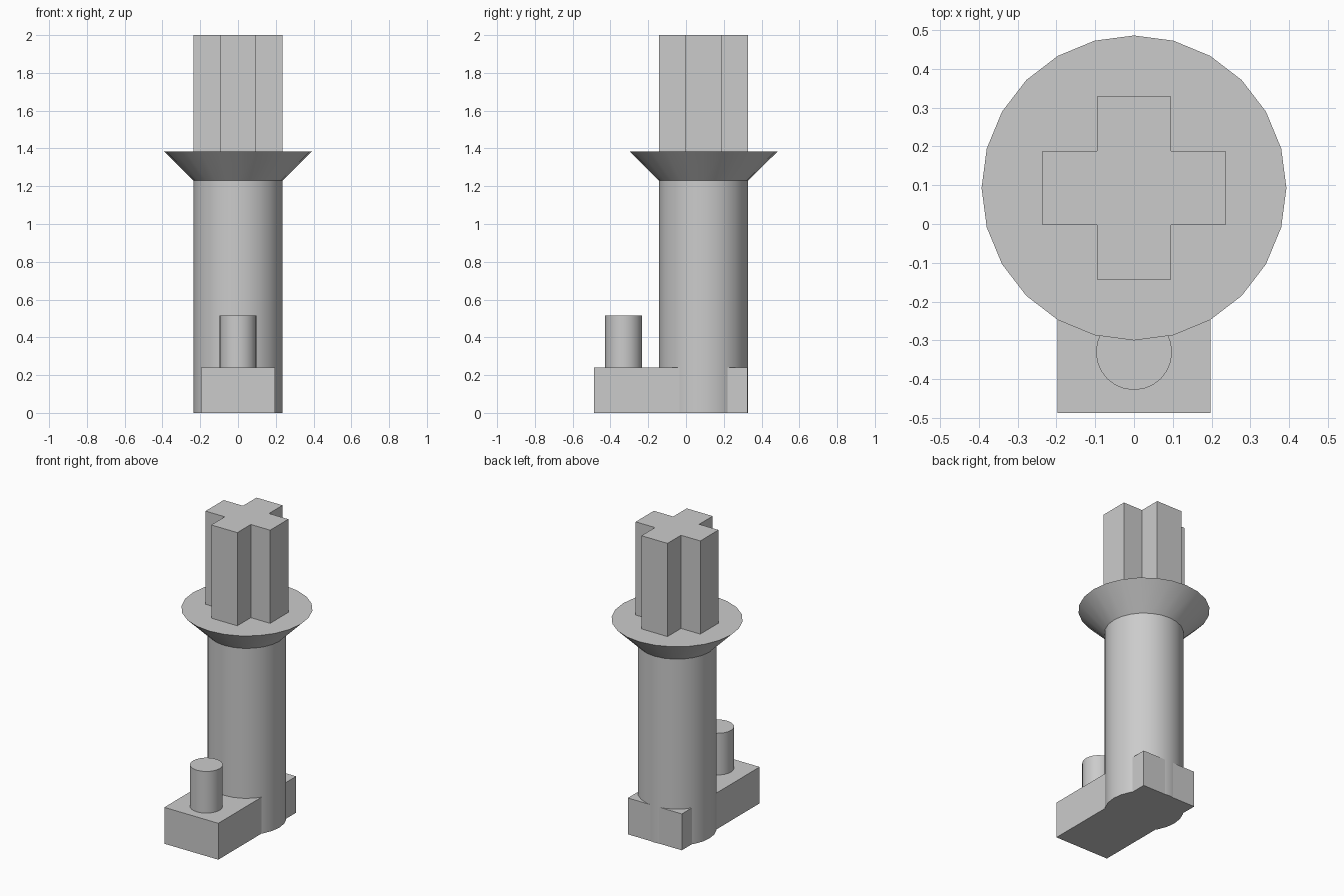
import bpy, bmesh, math

old = bpy.data.objects.get("Cube")
if old:
    bpy.data.objects.remove(old, do_unlink=True)

AXIS_Y = 0.093   # centre of the main column
SEGMENTS = 24

grey = bpy.data.materials.new("light grey")
grey.use_nodes = True
colour = (0.6, 0.6, 0.6, 1)
grey.diffuse_color = colour
grey.node_tree.nodes["Principled BSDF"].inputs["Base Color"].default_value = colour


def finish(name, bm, smooth=False):
    bmesh.ops.recalc_face_normals(bm, faces=bm.faces[:])
    mesh = bpy.data.meshes.new(name)
    bm.to_mesh(mesh)
    bm.free()
    mesh.materials.append(grey)
    obj = bpy.data.objects.new(name, mesh)
    bpy.context.collection.objects.link(obj)
    if smooth:
        bpy.ops.object.select_all(action="DESELECT")
        obj.select_set(True)
        bpy.context.view_layer.objects.active = obj
        bpy.ops.object.shade_smooth_by_angle(angle=math.radians(30))
    return obj


def prism(name, outline, z0, z1):
    """Extrude a flat outline upward from z0 to z1."""
    bm = bmesh.new()
    face = bm.faces.new([bm.verts.new((x, y, z0)) for x, y in outline])
    top = bmesh.ops.extrude_face_region(bm, geom=[face])["geom"]
    verts = [v for v in top if isinstance(v, bmesh.types.BMVert)]
    bmesh.ops.translate(bm, verts=verts, vec=(0, 0, z1 - z0))
    return finish(name, bm)


def turned(name, y, profile):
    """Stack rings of (radius, height) around a vertical axis, capped at both ends."""
    bm = bmesh.new()
    rings = []
    for r, z in profile:
        angles = [math.tau * i / SEGMENTS for i in range(SEGMENTS)]
        rings.append([bm.verts.new((r * math.cos(a), y + r * math.sin(a), z)) for a in angles])
    for low, high in zip(rings, rings[1:]):
        for i in range(SEGMENTS):
            j = (i + 1) % SEGMENTS
            bm.faces.new((low[i], low[j], high[j], high[i]))
    bm.faces.new(rings[0])
    bm.faces.new(rings[-1])
    return finish(name, bm, smooth=True)


# Rectangular foot block
w, front, back = 0.197, -0.487, 0.325
prism("base_block", [(-w, front), (w, front), (w, back), (-w, back)], 0, 0.24)

# Small pin on the front of the foot
turned("front_pin", -0.33, [(0.098, 0.2), (0.098, 0.515)])

# Column opening into a conical flange
turned("column_and_flange", AXIS_Y, [(0.236, 0), (0.236, 1.23), (0.393, 1.385)])

# Cross-shaped axle: one corner repeated by quarter turns
a, b = 0.095, 0.236
cross = []
for turn in range(4):
    c, s = round(math.cos(turn * math.pi / 2)), round(math.sin(turn * math.pi / 2))
    for x, y in ((b, -a), (b, a), (a, a)):
        cross.append((c * x - s * y, AXIS_Y + s * x + c * y))
prism("cross_axle", cross, 1.38, 2)
